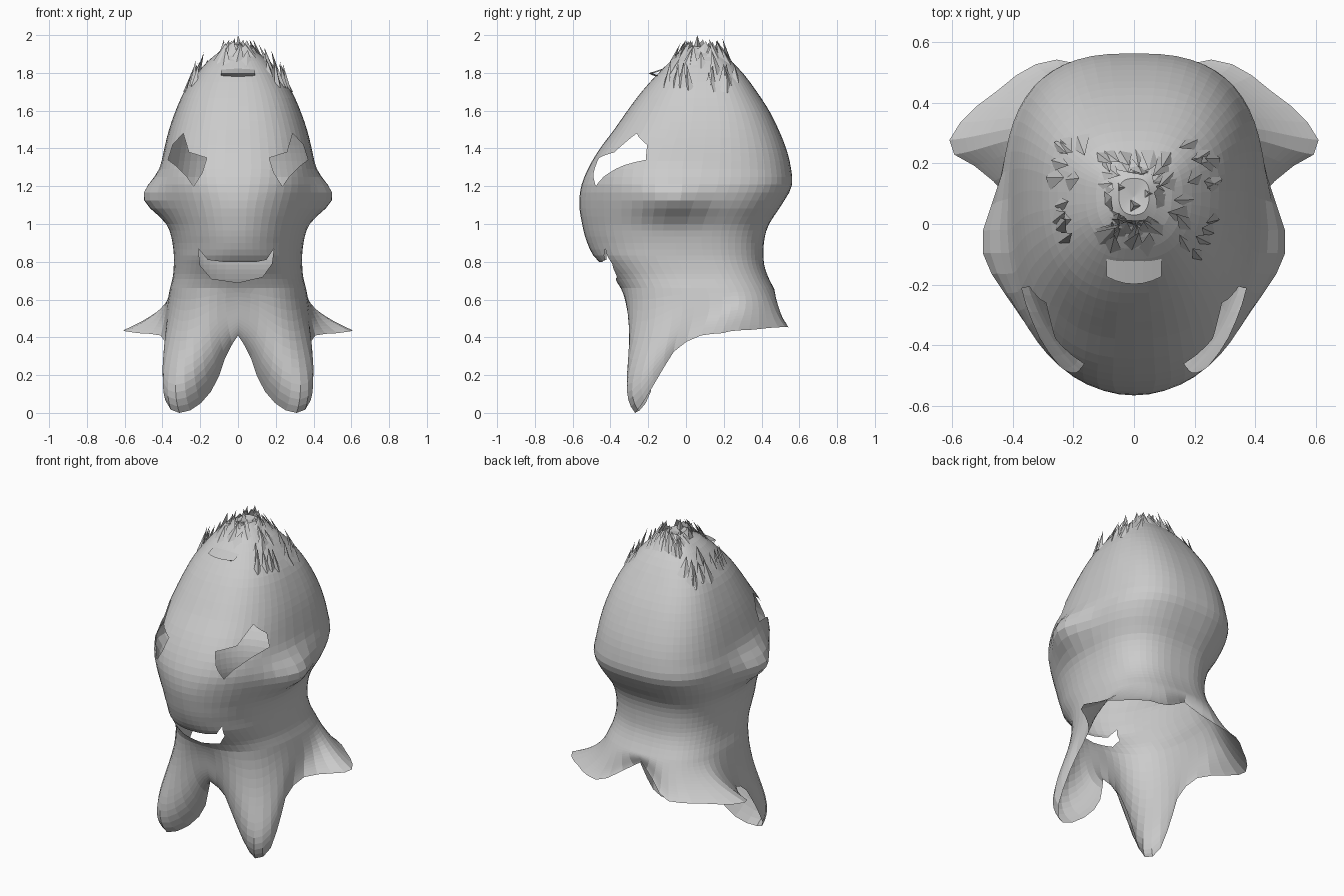
import bpy, bmesh, math, random
from mathutils import Vector

if "Cube" in bpy.data.objects:
    bpy.data.objects.remove(bpy.data.objects["Cube"])

random.seed(4)
SEG, ROWS, SKIRT = 56, 36, 14

# head and neck: z, half width, front y, back y
PROFILE = [(1.94, .05, .03, .15), (1.88, .14, -.06, .22), (1.80, .215, -.145, .30),
           (1.70, .285, -.235, .375), (1.60, .33, -.31, .44), (1.50, .365, -.38, .49),
           (1.40, .39, -.455, .53), (1.30, .41, -.515, .555), (1.20, .43, -.555, .56),
           (1.10, .415, -.565, .505), (1.00, .37, -.55, .44), (.92, .35, -.53, .415),
           (.84, .34, -.495, .41), (.78, .34, -.44, .415), (.72, .345, -.385, .435),
           (.66, .36, -.345, .465)]
# bottom edge of one half, front centre to back centre
RIM = [(0, -.28, .41), (.06, -.21, .31), (.12, -.18, .15), (.21, -.22, .04),
       (.31, -.27, 0), (.38, -.23, .05), (.39, -.14, .2), (.38, -.05, .34),
       (.41, .08, .41), (.51, .18, .42), (.61, .25, .435), (.56, .35, .44),
       (.45, .44, .45), (.34, .52, .455), (.22, .54, .46), (.09, .48, .54), (0, .45, .6)]
EYE = [(.37, 1.34), (.345, 1.42), (.29, 1.48), (.26, 1.38), (.165, 1.35),
       (.19, 1.27), (.235, 1.2), (.27, 1.25), (.33, 1.31)]
MOUTH = [(-.21, .87), (-.16, .81), (-.08, .80), (.1, .80), (.15, .81), (.19, .87),
         (.18, .79), (.13, .72), (0, .69), (-.14, .71), (-.2, .78)]


def spline(pts, u):
    """Smooth curve through pts, u from 0 to 1."""
    f = min(max(u, 0), 1) * (len(pts) - 1)
    i = min(int(f), len(pts) - 2)
    t = f - i
    a, b, c, d = (pts[min(max(k, 0), len(pts) - 1)] for k in range(i - 1, i + 3))
    return [.5 * (2 * q + (r - p) * t + (2 * p - 5 * q + 4 * r - s) * t * t
                  + (3 * q - p - 3 * r + s) * t ** 3) for p, q, r, s in zip(a, b, c, d)]


def clamp(v):
    return min(max(v, 0), 1)


def head_point(u, th):
    """th = 0 at the front, going round through +x."""
    z, w, yf, yb = spline(PROFILE, u)
    yc = yf + (yb - yf) * .56
    s, c = math.sin(th), math.cos(th)
    n = 2.0 + .5 * clamp((z - 1.1) / .2) + .5 * clamp((.88 - z) / .22) if c > 0 else 2.7
    x = w * math.copysign(abs(s) ** (2 / n), s)
    y = yc - (yc - yf if c > 0 else yb - yc) * math.copysign(abs(c) ** (2 / n), c)
    # cheek bulge
    x += .09 * s * abs(s) * math.exp(-((y + .09) / .18) ** 2 - ((z - 1.14) / .1) ** 2)
    return Vector((x, y, z))


def skirt_point(t, th):
    a = th if th <= math.pi else 2 * math.pi - th
    p3 = Vector(spline(RIM, a / math.pi))
    p3.x *= 1 if th <= math.pi else -1
    p3.z = max(p3.z, 0)
    p0 = head_point(1, th)
    drop = p0.z - p3.z
    # leave the neck along its own slope
    d = p0 - head_point(.97, th)
    d /= -d.z
    run = min(.43 * drop, .08)
    p1 = p0 + Vector((d.x * run, d.y * run, -.43 * drop))
    q = p0.lerp(p3, .35)
    q.z = p0.z - drop * .65
    p2 = p3.lerp(q, .667)
    k = clamp((.42 - p3.z) / .4)
    p2 += Vector((.1 * k * math.sin(th), -.2 * k * math.cos(th), 0))
    m = 1 - t
    return p0 * m ** 3 + p1 * 3 * t * m * m + p2 * 3 * t * t * m + p3 * t ** 3


def inside(x, z, poly):
    hit = False
    for (ax, az), (bx, bz) in zip(poly, poly[1:] + poly[:1]):
        if (az > z) != (bz > z) and x < ax + (z - az) * (bx - ax) / (bz - az):
            hit = not hit
    return hit


def cut_opening(bm, poly):
    """Cut a hole of the given x, z outline through the front wall."""
    xs, zs = [p[0] for p in poly], [p[1] for p in poly]

    def near():
        out = []
        for f in bm.faces:
            c = f.calc_center_median()
            if c.y < -.1 and min(xs) - .06 < c.x < max(xs) + .06 and min(zs) - .06 < c.z < max(zs) + .06:
                out.append(f)
        return out
    for (ax, az), (bx, bz) in zip(poly, poly[1:] + poly[:1]):
        fs = near()
        geom = list({e for f in fs for e in f.edges}) + list({v for f in fs for v in f.verts}) + fs
        bmesh.ops.bisect_plane(bm, geom=geom, dist=1e-5, plane_co=(ax, 0, az),
                               plane_no=(bz - az, 0, ax - bx))
    gone = []
    for f in near():
        c = f.calc_center_median()
        if inside(c.x, c.z, poly):
            gone.append(f)
    bmesh.ops.delete(bm, geom=gone, context='FACES')


def finish(bm, name):
    bmesh.ops.recalc_face_normals(bm, faces=bm.faces)
    me = bpy.data.meshes.new(name)
    bm.to_mesh(me)
    bm.free()
    ob = bpy.data.objects.new(name, me)
    bpy.context.collection.objects.link(ob)
    return ob


# hollow body: head, neck and four flared legs in one shell
bm = bmesh.new()
angles = [2 * math.pi * j / SEG for j in range(SEG)]
rings = [[bm.verts.new(head_point(i / ROWS, a)) for a in angles] for i in range(ROWS + 1)]
rings += [[bm.verts.new(skirt_point(i / SKIRT, a)) for a in angles] for i in range(1, SKIRT + 1)]
for up, lo in zip(rings, rings[1:]):
    for j in range(SEG):
        k = (j + 1) % SEG
        bm.faces.new((up[j], lo[j], lo[k], up[k]))
top = bm.verts.new((0, .09, 1.93))
for j in range(SEG):
    bm.faces.new((top, rings[0][j], rings[0][(j + 1) % SEG]))

# eye and mouth openings
cut_opening(bm, EYE)
cut_opening(bm, [(-x, z) for x, z in EYE])
cut_opening(bm, MOUTH)
finish(bm, "body_shell")

# ragged hair tufts lying up along the crown
bm = bmesh.new()
for i in range(75):
    u = random.uniform(.02, .2)
    th = random.uniform(0, 2 * math.pi)
    if u > .11 and abs(math.cos(th)) > .75:
        u -= .09
    p = head_point(u, th)
    out = Vector((p.x, p.y - .1, .12)).normalized()
    side = Vector((-out.y, out.x, 0)).normalized()
    w = random.uniform(.022, .042)
    base = [p + side * w - out * .008, p - side * w - out * .008,
            p + out * .015 - Vector((0, 0, .02))]
    tip = head_point(max(u - .055, 0), th) + out * random.uniform(.015, .04)
    tip += side * random.uniform(-.025, .025) + Vector((0, 0, random.uniform(0, .04)))
    tip.z = min(tip.z, 1.93 + random.uniform(.01, .055))
    b = [bm.verts.new(v) for v in base]
    t = bm.verts.new(tip)
    for q in range(3):
        bm.faces.new((b[q], b[(q + 1) % 3], t))
# peak of the crown reaches full height
for x, y in ((0, .06), (.04, .1), (-.04, .12)):
    vs = [bm.verts.new((x + .03 * math.cos(q * 2.1), y + .03 * math.sin(q * 2.1), 1.915)) for q in range(3)]
    t = bm.verts.new((x * 1.2, y, 2.0 - abs(x)))
    for q in range(3):
        bm.faces.new((vs[q], vs[(q + 1) % 3], t))
finish(bm, "hair_tufts")

# small fringe ridge above the forehead
bm = bmesh.new()
prev = None
for i in range(7):
    x = -.09 + .03 * i
    back = 3 * x * x
    row = [bm.verts.new((x, -.15 + back, 1.775)), bm.verts.new((x, -.198 + back, 1.798)),
           bm.verts.new((x, -.115 + back, 1.825))]
    if prev:
        for q in range(2):
            bm.faces.new((prev[q], row[q], row[q + 1], prev[q + 1]))
    prev = row
finish(bm, "forehead_ridge")
